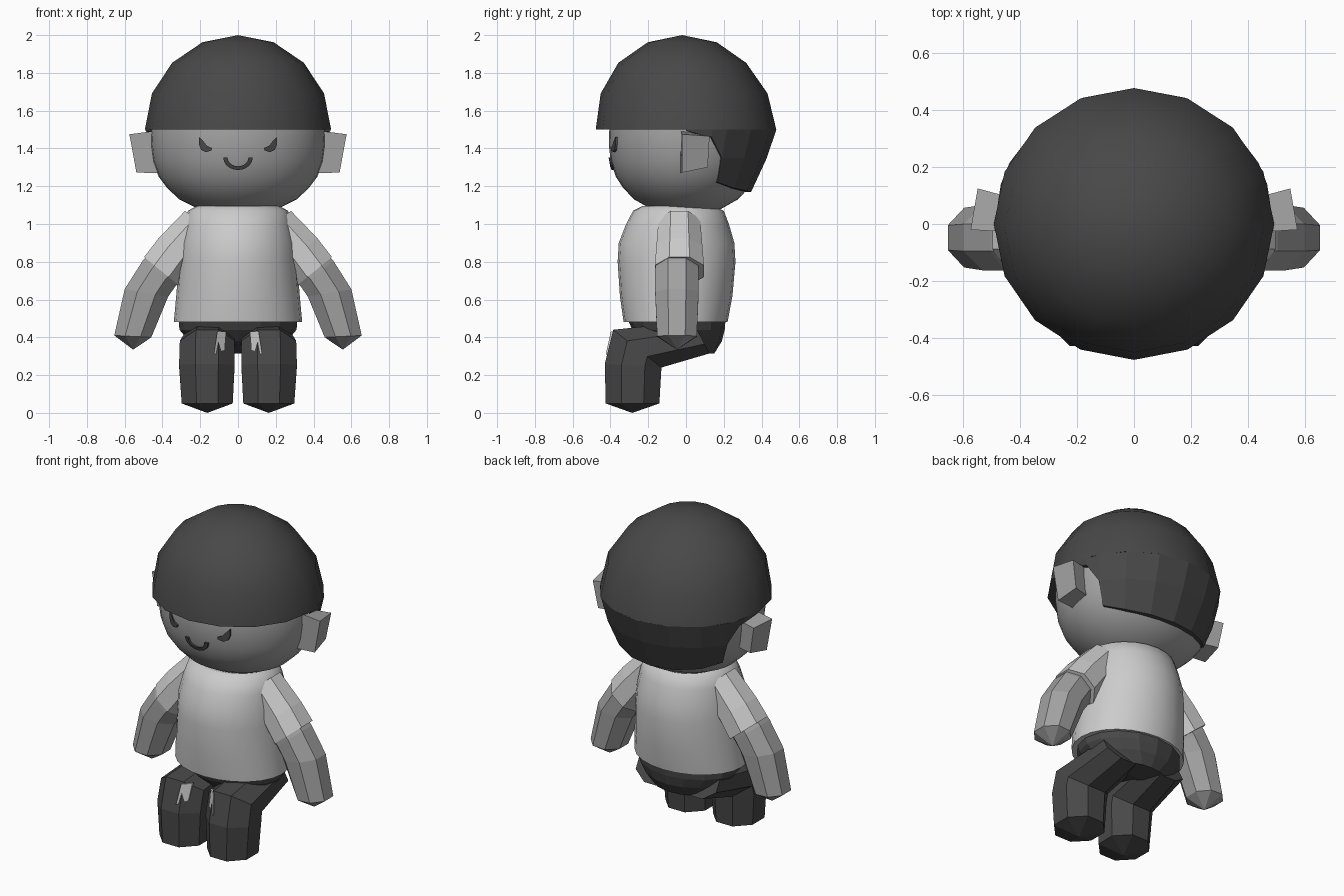
import bpy, bmesh
from math import sin, cos, pi, radians, sqrt
from mathutils import Vector as V

if "Cube" in bpy.data.objects:
    bpy.data.objects.remove(bpy.data.objects["Cube"])


def material(name, g):
    m = bpy.data.materials.new(name)
    m.diffuse_color = (g, g, g, 1)
    m.use_nodes = True
    m.node_tree.nodes["Principled BSDF"].inputs["Base Color"].default_value = m.diffuse_color
    return m


DARK = material("dark", 0.065)
SKIN = material("skin", 0.36)
WHITE = material("white", 0.85)


def finish(name, bm, mat):
    bmesh.ops.recalc_face_normals(bm, faces=bm.faces)
    me = bpy.data.meshes.new(name)
    bm.to_mesh(me)
    bm.free()
    me.materials.append(mat)
    ob = bpy.data.objects.new(name, me)
    bpy.context.collection.objects.link(ob)
    return ob


def loft(name, rings, mat, smooth=False, tip=None):
    """Skin closed rings; cap both ends, or end in a point."""
    bm = bmesh.new()
    vs = [[bm.verts.new(p) for p in r] for r in rings]
    n = len(vs[0])
    for a, b in zip(vs, vs[1:]):
        for i in range(n):
            j = (i + 1) % n
            bm.faces.new((a[i], a[j], b[j], b[i])).smooth = smooth
    bm.faces.new(vs[0])
    if tip:
        t = bm.verts.new(tip)
        for i in range(n):
            bm.faces.new((vs[-1][i], vs[-1][(i + 1) % n], t)).smooth = smooth
    else:
        bm.faces.new(vs[-1])
    return finish(name, bm, mat)


def ellipse(z, cy, rx, ry, n=16):
    return [V((rx * cos(2 * pi * i / n), cy + ry * sin(2 * pi * i / n), z)) for i in range(n)]


def octagon(c, u, v):
    """Eight-sided section with flats facing along u and v."""
    k = 1 / cos(pi / 8)
    return [V(c) + V(u) * k * cos(pi / 8 + i * pi / 4) + V(v) * k * sin(pi / 8 + i * pi / 4)
            for i in range(8)]


# head
loft("head", [ellipse(z, 0, r, r * 0.885, 32) for z, r in
              [(1.06, .14), (1.075, .2), (1.13, .31), (1.19, .375), (1.25, .42), (1.33, .45),
               (1.42, .462), (1.52, .458), (1.65, .42), (1.78, .33)]],
     SKIN, True, (0, 0, 1.87))

# hair cap: upper half of a 16-sided sphere
loft("hair_cap", [ellipse(1.5 + 0.5 * sin(a * pi / 8), -0.01 * min(a, 2), 0.493 * cos(a * pi / 8),
                          0.478 * cos(a * pi / 8)) for a in range(4)],
     DARK, True, (0, -0.02, 2.0))

# hair at the back: curved panel down to the nape, stepped up over the ears
half = [(0, 1.496, 1.493), (17, 1.475, 1.46), (26, 1.36, 1.355), (27, 1.35, 1.22),
        (46, 1.35, 1.19), (68, 1.35, 1.175), (90, 1.35, 1.17)]
columns = half + [(180 - a, m, l) for a, m, l in half[-2::-1]]


def panel_point(a, z, inner):
    r = 0.345 + (z - 1.17) * 0.46 if z < 1.35 else 0.428 + (z - 1.35) * 0.335
    rx = r * (1.14 - (z - 1.17) * 0.35)
    k = 0.87 if inner else 1
    return V((k * rx * cos(radians(a)), k * r * sin(radians(a)), z))


loft("hair_back", [[panel_point(a, 1.5, 0), panel_point(a, m, 0), panel_point(a, l, 0),
                    panel_point(a, l, 1), panel_point(a, m, 1), panel_point(a, 1.5, 1)]
                   for a, m, l in columns], DARK)

# shirt body
loft("shirt", [ellipse(*r, 24) for r in
               [(.48, -.055, .34, .275), (.62, -.052, .327, .298), (.8, -.05, .313, .312),
                (.9, -.05, .305, .306), (1.0, -.045, .285, .272), (1.07, -.04, .265, .24),
                (1.095, -.04, .22, .19)]], WHITE, True)

# hips
loft("hips", [ellipse(*r, 16) for r in
              [(.50, -.05, .315, .26), (.44, -.04, .31, .245), (.38, -.02, .26, .21),
               (.315, .08, .15, .07)]], DARK)


def leg_front(x, z):
    return -0.39 - (0.44 - z) * 0.22 + max(0, 0.105 - x) - 0.006


def face_y(x, z):
    r = 0.462 - 0.5 * max(0, 1.4 - z) ** 2 * 4
    return -0.885 * sqrt(r * r - x * x)


def patch(name, front, back, mat):
    return loft(name, [front, back], mat)


for side, s in (("right", -1), ("left", 1)):
    # ear: skewed block
    loft(f"{side}_ear",
         [[V((s * x, y, z)) for x, y, z in q] for q in
          [[(.42, -.03, 1.495), (.42, .09, 1.47), (.42, .09, 1.30), (.42, -.03, 1.27)],
           [(.575, -.02, 1.475), (.55, .125, 1.465), (.52, .115, 1.30), (.538, -.02, 1.272)]]], SKIN)

    # sleeve
    loft(f"{side}_sleeve",
         [octagon((s * x, -.035, z), (s * ux, 0, uz), (0, v, 0)) for x, z, ux, uz, v in
          [(.20, 1.0, .08, .07, .11), (.33, .85, .09, .075, .122), (.405, .75, .092, .075, .13)]],
         WHITE)

    # bare arm with blunt pointed hand
    loft(f"{side}_arm",
         [octagon((s * x, -.048, z), (s * ux, 0, uz), (0, v, 0)) for x, z, ux, uz, v in
          [(.37, .79, .085, .07, .11), (.42, .735, .085, .07, .115),
           (.485, .635, .115, .02, .115), (.557, .405, .098, .005, .105)]],
         SKIN, tip=(s * .555, -.048, .335))

    # bent leg with blunt pointed foot
    loft(f"{side}_leg",
         [octagon((s * x, y, z), (0, uy, uz), (v, 0, 0)) for x, y, z, uy, uz, v in
          [(.145, .08, .40, -.045, .085, .13), (.163, -.258, .34, -.127, .10, .145),
           (.165, -.28, .25, -.15, .01, .147), (.163, -.283, .05, -.142, 0, .135)]],
         DARK, tip=(s * .163, -.285, 0))

    # pale pocket flash on the lap
    quad = [(.11, .43), (.063, .43), (.07, .335), (.127, .31)]
    patch(f"{side}_lap_patch", [V((s * x, leg_front(x, z), z)) for x, z in quad],
          [V((s * x, leg_front(x, z) + .015, z)) for x, z in quad], WHITE)

    # eye: slanted crescent, open to the upper inside
    eye = [(.205, 1.458), (.207, 1.42), (.195, 1.39), (.17, 1.378), (.14, 1.388),
           (.137, 1.4), (.165, 1.412), (.178, 1.43)]
    eye = [(x, z + .002) for x, z in eye]
    patch(f"{side}_eye", [V((s * x, face_y(x, z) - .008, z)) for x, z in eye],
          [V((s * x, face_y(x, z) + .02, z)) for x, z in eye], DARK)

# smiling mouth: thick arc
arc = [pi + i * pi / 10 for i in range(11)]
mouth_rings = []
for a in arc:
    ring = []
    for r, d in ((.078, -.008), (.055, -.008), (.055, .02), (.078, .02)):
        x, z = r * cos(a), 1.352 + r * .85 * sin(a)
        ring.append(V((x, face_y(x, z) + d, z)))
    mouth_rings.append(ring)
loft("mouth", mouth_rings, DARK)
